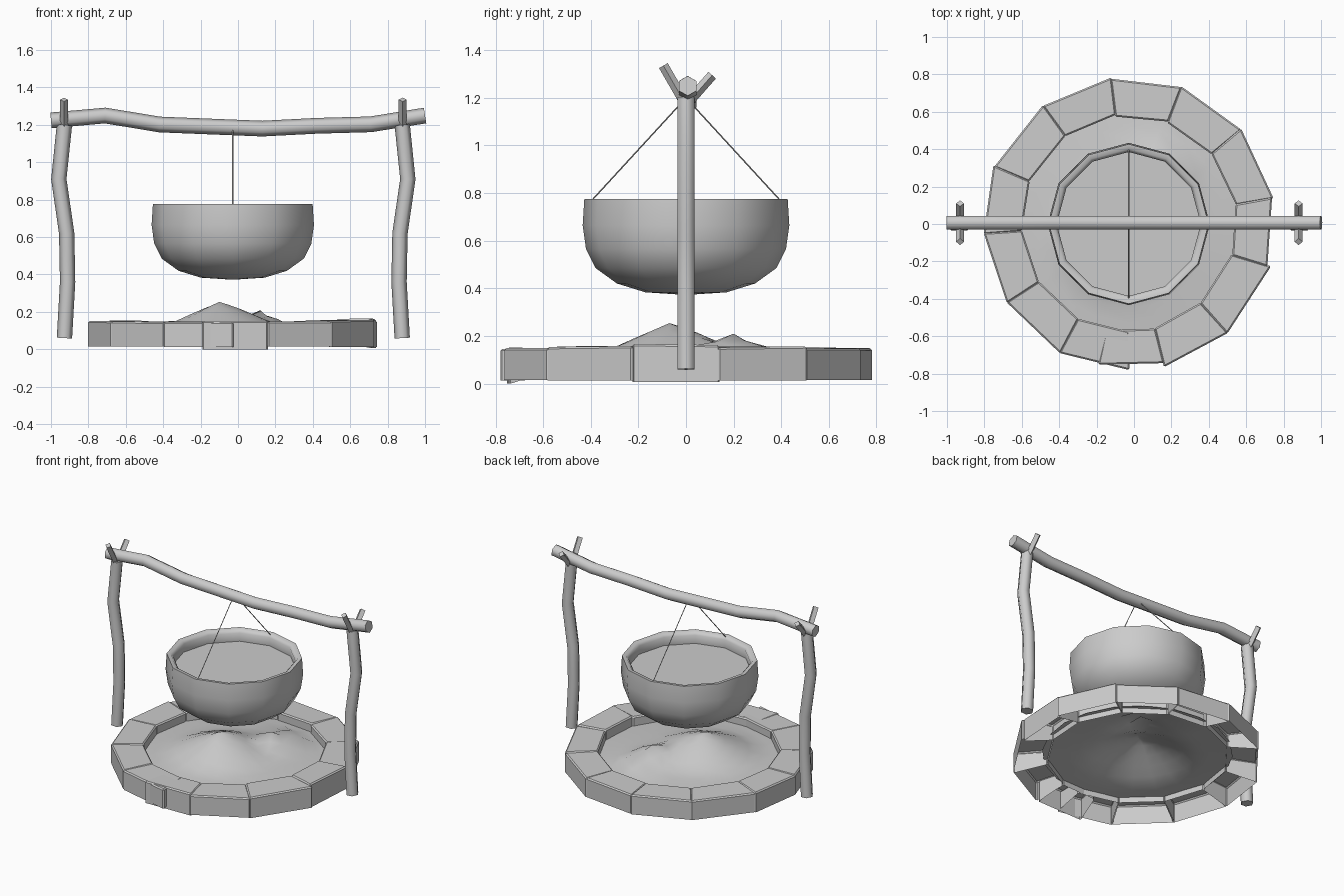
import bpy, bmesh, math, random
from mathutils import Vector

if "Cube" in bpy.data.objects:
    bpy.data.objects.remove(bpy.data.objects["Cube"])

random.seed(4)
CX = -0.028  # centre line of the fire pit


def make(name, verts, faces, smooth=False):
    me = bpy.data.meshes.new(name)
    me.from_pydata(verts, [], faces)
    bm = bmesh.new()
    bm.from_mesh(me)
    bmesh.ops.recalc_face_normals(bm, faces=bm.faces)
    bm.to_mesh(me)
    bm.free()
    ob = bpy.data.objects.new(name, me)
    bpy.context.collection.objects.link(ob)
    if smooth:
        bpy.ops.object.select_all(action='DESELECT')
        ob.select_set(True)
        bpy.context.view_layer.objects.active = ob
        bpy.ops.object.shade_smooth_by_angle(angle=math.radians(65))
    return ob


def tube(name, path, r, n=6, side=Vector((0, 1, 0)), smooth=True):
    """Sweep an n-gon along a path lying in the plane square to 'side'."""
    pts = [Vector(p) for p in path]
    verts, faces = [], []
    for i, p in enumerate(pts):
        t = (pts[min(i + 1, len(pts) - 1)] - pts[max(i - 1, 0)]).normalized()
        nor = t.cross(side).normalized()
        for k in range(n):
            a = 2 * math.pi * k / n
            verts.append(p + r * (math.cos(a) * nor + math.sin(a) * side))
    for i in range(len(pts) - 1):
        for k in range(n):
            m = (k + 1) % n
            faces.append((i * n + k, i * n + m, (i + 1) * n + m, (i + 1) * n + k))
    faces += [tuple(range(n)), tuple(range((len(pts) - 1) * n, len(pts) * n))]
    return make(name, verts, faces, smooth)


def lathe(name, profile, n):
    """Revolve (radius, z); profile starts and ends on the axis."""
    verts, faces = [(CX, 0, profile[0][1])], []
    for r, z in profile[1:-1]:
        for k in range(n):
            a = 2 * math.pi * k / n
            verts.append((CX + r * math.cos(a), r * math.sin(a), z))
    verts.append((CX, 0, profile[-1][1]))
    rings, last = len(profile) - 2, len(verts) - 1
    for k in range(n):
        m = (k + 1) % n
        faces.append((0, 1 + k, 1 + m))
        for i in range(rings - 1):
            b = 1 + i * n
            faces.append((b + k, b + m, b + n + m, b + n + k))
        faces.append((1 + (rings - 1) * n + k, 1 + (rings - 1) * n + m, last))
    return make(name, verts, faces, True)


# Crossbeam
tube("crossbeam", [(-1.0, .007, 1.224), (-.71, .007, 1.25), (-.42, .007, 1.202),
                   (.13, .007, 1.18), (.42, .007, 1.195), (.71, .007, 1.203),
                   (1.0, .007, 1.25)], .042)

# Forked posts, mirrored about the pit centre
for s, label in ((-1, "left"), (1, "right")):
    path = [(.903, .06), (.886, .36), (.891, .62), (.933, .91), (.903, 1.2)]
    tube(label + "_post", [(-.025 + s * x, 0, z) for x, z in path], .041)
    for y, z, tag in ((-.095, 1.335, "front"), (.11, 1.295, "back")):
        tube(f"{label}_fork_{tag}", [(-.025 + s * .905, 0, 1.17), (-.025 + s * .905, y, z)],
             .021, 4, Vector((1, 0, 0)), False)

# Cauldron with a lipped open rim and broth inside
lathe("cauldron", [(0, .372), (.17, .383), (.29, .42), (.38, .485), (.42, .565),
                   (.434, .665), (.427, .776), (.402, .774), (.385, .755),
                   (.39, .695), (0, .695)], 12)

# Hanging wires
for s, label in ((-1, "front"), (1, "back")):
    tube(label + "_wire", [(CX, s * .395, .77), (CX, 0, 1.2)], .003, 4,
         Vector((1, 0, 0)), False)

# Stone ring: open-bottomed wedges (start angle, end angle, outer r, inner r, top, bottom)
stones = [(97, 69, .783, .58, .15, .015), (69, 40, .783, .58, .15, .015),
          (40, 10, .783, .58, .154, .012), (10, -17, .775, .58, .165, .006),
          (-17, -48, .79, .57, .155, .012), (-48, -76, .79, .575, .15, .015),
          (-76, -102, .775, .58, .15, 0), (-90, -118, .785, .58, .148, .012),
          (-118, -147, .782, .575, .15, .015), (-147, -176, .782, .57, .15, .015),
          (-176, -203, .783, .575, .15, .015), (-203, -234, .783, .58, .15, .015),
          (-234, -263, .783, .58, .15, .015)]
for i, (a0, a1, ro, ri, top, bot) in enumerate(stones):
    verts = []
    for r, zb in ((ro, bot), (ri, .055)):
        for a in (a0 + .25, a1 - .25):
            a, rr = math.radians(a), r + random.uniform(-.005, .005)
            x, y = CX + rr * math.cos(a), .003 + rr * math.sin(a)
            verts += [(x, y, zb), (x, y, top + random.uniform(-.004, .004))]
    ob = make(f"ring_stone_{i + 1}", verts,
              [(0, 2, 3, 1), (4, 5, 7, 6), (0, 1, 5, 4), (2, 6, 7, 3), (1, 3, 7, 5)])
    bm = bmesh.new()
    bm.from_mesh(ob.data)
    # bevel only the upper edges and the outer corners
    edges = [e for e in bm.edges if not e.is_boundary]
    bmesh.ops.bevel(bm, geom=edges, offset=.008, segments=1, affect='EDGES')
    for v in bm.verts:
        if v.co.z < .05 and math.hypot(v.co.x - CX, v.co.y) > .68:
            v.co.z = bot
    up = max(bm.faces, key=lambda f: abs(f.normal.z) * f.calc_area())
    if up.normal.z < 0:
        bmesh.ops.reverse_faces(bm, faces=bm.faces)
    bm.to_mesh(ob.data)
    bm.free()

# Ash bed: a thin faceted disc with a main heap and two small peaks
peaks = [(-.1, -.07, .122, .34), (.12, .2, .09, .2), (.16, .35, .095, .13)]


def ash_height(x, y):
    r = math.hypot(x - CX, y)
    z = .09 + .05 * (1 - r / .6)
    return z + max(max(0, h * (1 - math.hypot(x - a, y - b) / w)) for a, b, h, w in peaks)


n, rings = 20, 8
verts, faces = [(CX, 0, ash_height(CX, 0))], []
for j in range(1, rings + 1):
    for k in range(n):
        a = 2 * math.pi * k / n
        x, y = CX + .6 * j / rings * math.cos(a), .6 * j / rings * math.sin(a)
        # snap the nearest vertex onto each peak so the tips stay sharp
        for px, py, _, _ in peaks:
            if math.hypot(x - px, y - py) < .038:
                x, y = px, py
        verts.append((x, y, ash_height(x, y)))
for k in range(n):
    m = (k + 1) % n
    faces.append((0, 1 + k, 1 + m))
    for j in range(rings - 1):
        b = 1 + j * n
        faces.append((b + k, b + n + k, b + n + m, b + m))
ash = make("ash_bed", verts, faces, True)
if sum(p.normal.z for p in ash.data.polygons) < 0:
    ash.data.flip_normals()
